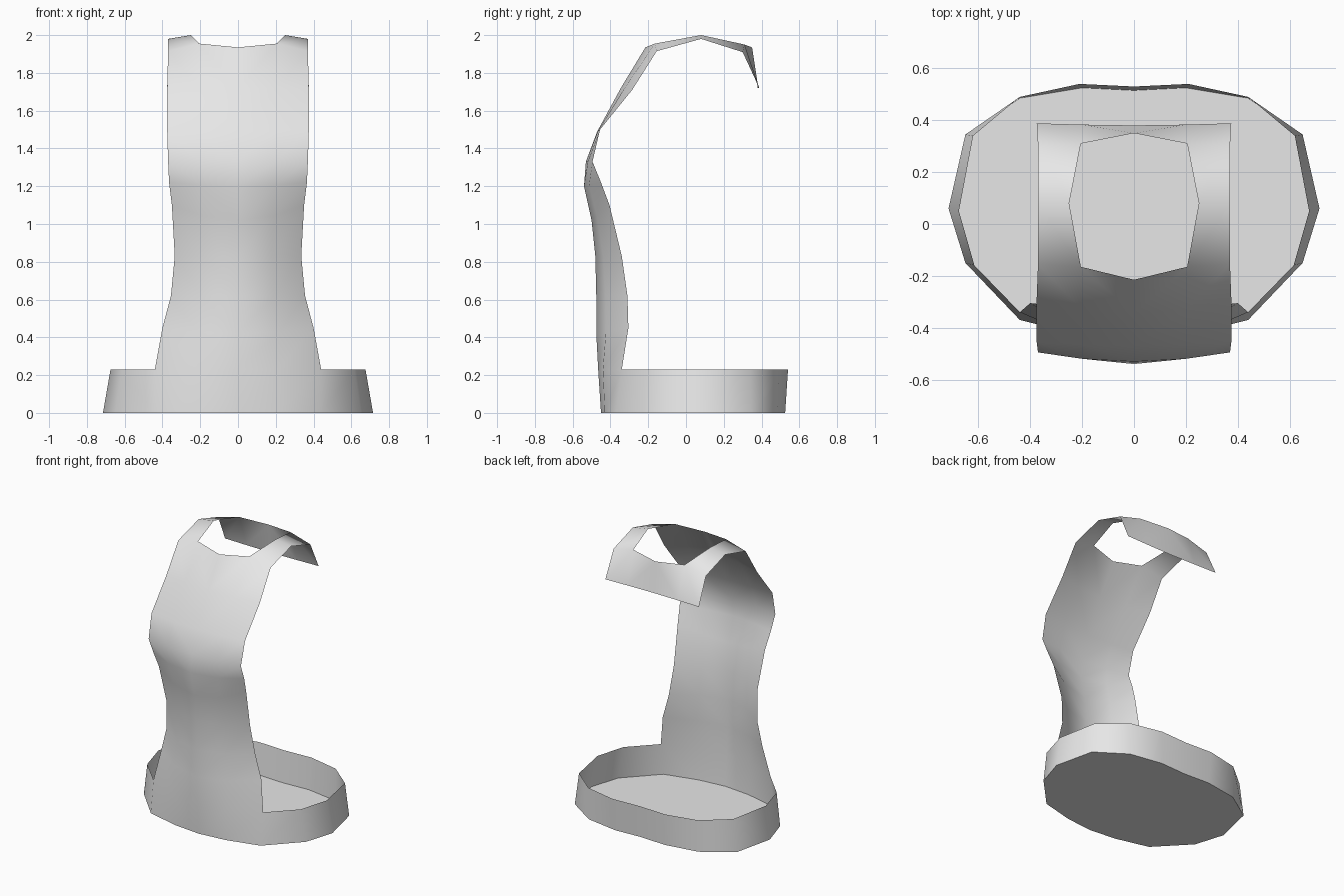
import bpy
import bmesh
from math import radians
from mathutils import Vector

cube = bpy.data.objects.get("Cube")
if cube:
    bpy.data.objects.remove(cube, do_unlink=True)

grey = bpy.data.materials.new("plain grey")
grey.use_nodes = True
colour = (0.8, 0.8, 0.8, 1)
grey.diffuse_color = colour
grey.node_tree.nodes["Principled BSDF"].inputs["Base Color"].default_value = colour


def finish(name, bm):
    """Turn a half mesh into a mirrored, smoothly shaded object."""
    mesh = bpy.data.meshes.new(name)
    bm.to_mesh(mesh)
    bm.free()
    mesh.materials.append(grey)
    obj = bpy.data.objects.new(name, mesh)
    bpy.context.collection.objects.link(obj)
    bpy.ops.object.select_all(action="DESELECT")
    obj.select_set(True)
    bpy.context.view_layer.objects.active = obj
    bpy.ops.object.shade_smooth_by_angle(angle=radians(70))
    mirror = obj.modifiers.new("mirror", "MIRROR")
    mirror.use_axis[0] = True
    mirror.use_clip = True
    mirror.merge_threshold = 0.001
    return obj


def bridge(bm, lower, upper):
    """Join two rows of vertices with quads."""
    for i in range(min(len(lower), len(upper)) - 1):
        bm.faces.new((lower[i], lower[i + 1], upper[i + 1], upper[i]))


def add_row(bm, points):
    return [bm.verts.new(p) for p in points]


# Base outlines, from the front centre round to the back centre
foot = [(0, -.45), (.2, -.43), (.44, -.37), (.65, -.15), (.715, .06),
        (.65, .345), (.44, .485), (.2, .525), (0, .515)]
rim = [(0, -.465), (.21, -.44), (.44, -.34), (.615, -.16), (.675, .05),
       (.62, .34), (.44, .49), (.21, .54), (0, .53)]
rim_height = 0.23

# Upright band: edge x, edge y, edge z, centre y, centre z
band = [(.4, -.305, .45, -.475, .42),
        (.355, -.31, .62, -.475, .62),
        (.335, -.34, .83, -.48, .83),
        (.35, -.405, 1.1, -.5, 1.02),
        (.365, -.45, 1.22, -.54, 1.2),
        (.37, -.495, 1.33, -.53, 1.33),
        (.375, -.455, 1.5, -.47, 1.49),
        (.375, -.285, 1.71, -.345, 1.72)]

# Side wall of the base
shell = bmesh.new()
wall_foot = add_row(shell, [(x, y, 0) for x, y in foot])
wall_rim = add_row(shell, [(x, y, rim_height) for x, y in rim])
bridge(shell, wall_foot, wall_rim)

# Band rising from the front of the wall
previous = wall_rim[:3]
for edge_x, edge_y, edge_z, mid_y, mid_z in band:
    edge = Vector((edge_x, edge_y, edge_z))
    centre = Vector((0, mid_y, mid_z))
    between = centre.lerp(edge, 0.3)
    between.x = edge_x * 0.54
    row = add_row(shell, [centre, between, edge])
    bridge(shell, previous, row)
    previous = row

# Curled top with an open hole through its middle
hole_front = add_row(shell, [(0, -.215, 1.935), (.205, -.165, 1.955), (.37, -.155, 1.915)])
hole_side = add_row(shell, [(.25, .08, 2), (.37, .08, 1.98)])
hole_back = add_row(shell, [(0, .35, 1.935), (.205, .31, 1.95), (.37, .3, 1.91)])
tip = add_row(shell, [(0, .38, 1.72), (.2, .383, 1.72), (.375, .388, 1.72)])
bridge(shell, previous, hole_front)
bridge(shell, hole_front[1:], hole_side)
bridge(shell, hole_side, hole_back[1:])
bridge(shell, hole_back, tip)
finish("wall_and_curled_band", shell)

# Flat floor closing the bottom of the base
floor = bmesh.new()
floor.faces.new(add_row(floor, [(x, y, 0) for x, y in foot]))
finish("base_floor", floor)
